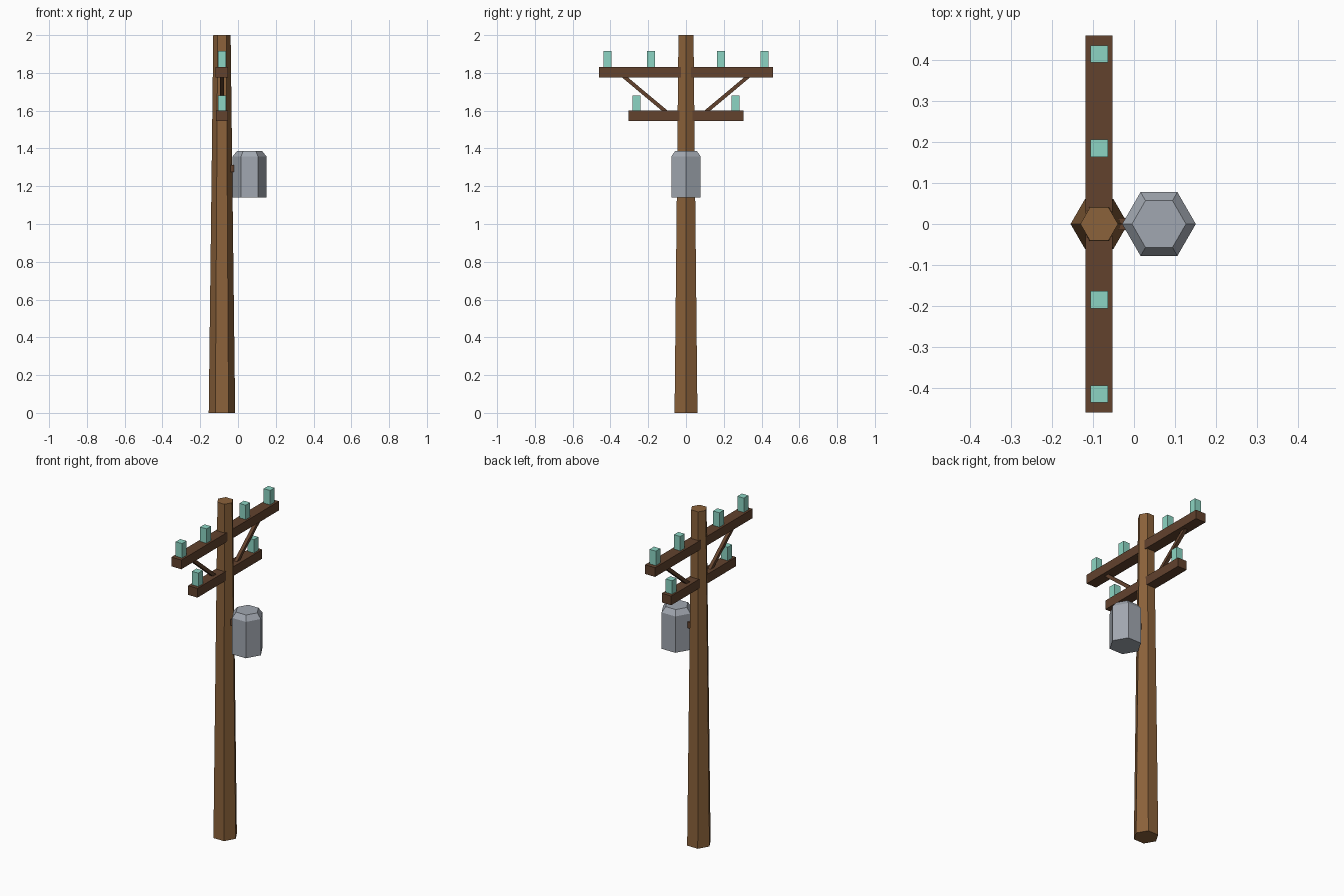
import bpy, bmesh
from math import sin, cos, pi, atan2, hypot
from mathutils import Matrix, Vector

cube = bpy.data.objects.get("Cube")
if cube:
    bpy.data.objects.remove(cube, do_unlink=True)


def material(name, srgb):
    color = [(c / 255) ** 2.2 for c in srgb] + [1]
    m = bpy.data.materials.new(name)
    m.use_nodes = True
    m.diffuse_color = color
    bsdf = next(n for n in m.node_tree.nodes if n.type == "BSDF_PRINCIPLED")
    bsdf.inputs["Base Color"].default_value = color
    return m


pole_wood = material("pole wood", (138, 98, 61))
dark_wood = material("dark wood", (98, 68, 49))
glass = material("green glass", (139, 212, 194))
metal = material("grey metal", (160, 166, 175))


def finish(name, bm, mat):
    bmesh.ops.recalc_face_normals(bm, faces=bm.faces)
    mesh = bpy.data.meshes.new(name)
    bm.to_mesh(mesh)
    bm.free()
    mesh.materials.append(mat)
    obj = bpy.data.objects.new(name, mesh)
    bpy.context.collection.objects.link(obj)
    return obj


def hex_column(name, x, rings, mat):
    """Six-sided column through (height, radius) rings, corners on the x axis."""
    bm = bmesh.new()
    loops = [[bm.verts.new((x + r * cos(i * pi / 3), r * sin(i * pi / 3), z))
              for i in range(6)] for z, r in rings]
    for low, high in zip(loops, loops[1:]):
        for i in range(6):
            j = (i + 1) % 6
            bm.faces.new((low[i], low[j], high[j], high[i]))
    bm.faces.new(loops[0])
    bm.faces.new(loops[-1])
    return finish(name, bm, mat)


def box(name, center, size, mat, tilt=0):
    """Box turned by tilt about the x axis."""
    bm = bmesh.new()
    matrix = (Matrix.Translation(center) @ Matrix.Rotation(tilt, 4, "X")
              @ Matrix.Diagonal(Vector(size).to_4d()))
    bmesh.ops.create_cube(bm, size=1, matrix=matrix)
    return finish(name, bm, mat)


POLE_X = -0.085

# Tapered pole
hex_column("pole", POLE_X, [(0, 0.07), (2, 0.046)], pole_wood)

# Crossarms with their insulators
for level, half, bottom, width, spots, tall in (
        ("upper", 0.46, 1.775, 0.066, (0.185, 0.415), 0.086),
        ("lower", 0.305, 1.546, 0.062, (0.262,), 0.08)):
    top = bottom + 0.055
    box(level + "_crossarm", (POLE_X, 0, (bottom + top) / 2),
        (width, 2 * half, top - bottom), dark_wood)
    for side, sign in (("back", 1), ("front", -1)):
        for n, y in enumerate(spots, 1):
            box(f"{level}_insulator_{side}_{n}", (POLE_X, sign * y, top + tall / 2),
                (0.042, 0.042, tall), glass)

# Diagonal braces between the crossarms
y0, z0, y1, z1 = 0.06, 1.556, 0.34, 1.79
for side, sign in (("back", 1), ("front", -1)):
    box(side + "_brace", (POLE_X, sign * (y0 + y1) / 2, (z0 + z1) / 2),
        (0.02, hypot(y1 - y0, z1 - z0), 0.02), dark_wood,
        sign * atan2(z1 - z0, y1 - y0))

# Transformer tank and the bracket that holds it
hex_column("transformer_tank", 0.061, [(1.14, 0.09), (1.357, 0.09), (1.387, 0.066)], metal)
box("tank_bracket", (-0.035, 0, 1.293), (0.05, 0.03, 0.038), dark_wood)
